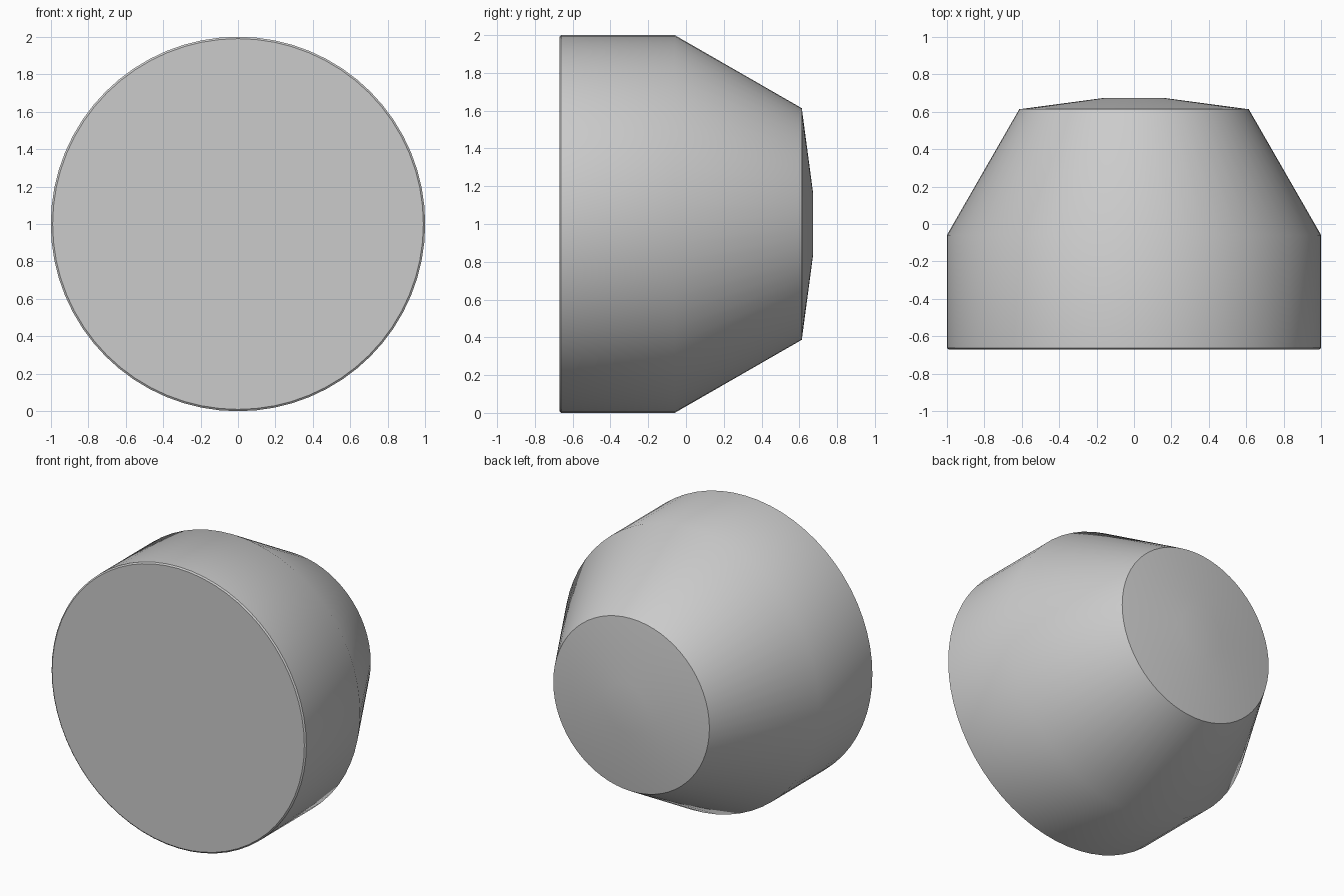
import bpy, bmesh, math

cube = bpy.data.objects.get("Cube")
if cube:
    bpy.data.objects.remove(cube, do_unlink=True)

SEGMENTS = 64

# One plain grey finish
grey = bpy.data.materials.new("plain grey")
grey.use_nodes = True
colour = (0.6, 0.6, 0.6, 1)
grey.diffuse_color = colour
grey.node_tree.nodes["Principled BSDF"].inputs["Base Color"].default_value = colour

# Half profile as (radius, y): front disc, rim, barrel, taper, shallow back dome
profile = [(0.99, -0.67), (1.0, -0.662), (1.0, -0.06), (0.613, 0.613), (0.17, 0.672)]


def turned_body(name, points):
    """Lathe the profile about the front-to-back axis and close both ends."""
    bm = bmesh.new()
    rings = []
    for r, y in points:
        angles = [2 * math.pi * i / SEGMENTS for i in range(SEGMENTS)]
        rings.append([bm.verts.new((r * math.cos(a), y, 1 + r * math.sin(a))) for a in angles])
    for a, b in zip(rings, rings[1:]):
        for i in range(SEGMENTS):
            j = (i + 1) % SEGMENTS
            bm.faces.new((a[i], a[j], b[j], b[i]))
    bm.faces.new(rings[0])
    bm.faces.new(rings[-1])
    bmesh.ops.recalc_face_normals(bm, faces=bm.faces)
    mesh = bpy.data.meshes.new(name)
    bm.to_mesh(mesh)
    bm.free()
    mesh.materials.append(grey)
    obj = bpy.data.objects.new(name, mesh)
    bpy.context.collection.objects.link(obj)
    return obj


body = turned_body("tapered_drum_body", profile)
bpy.ops.object.select_all(action="DESELECT")
body.select_set(True)
bpy.context.view_layer.objects.active = body
bpy.ops.object.shade_smooth_by_angle(angle=math.radians(35))
